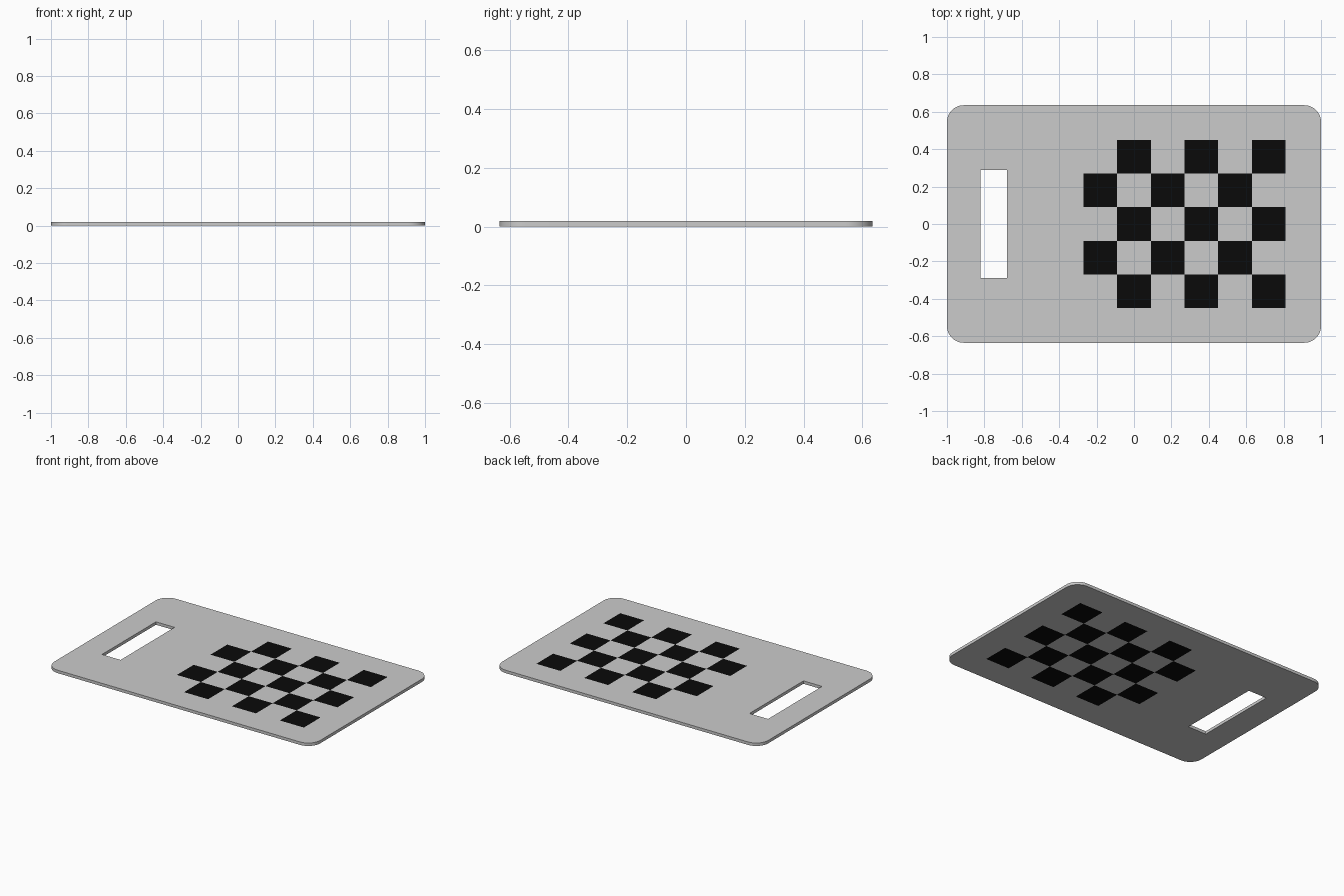
import bpy, bmesh, math

if "Cube" in bpy.data.objects:
    bpy.data.objects.remove(bpy.data.objects["Cube"])

HX, HY, T, R = 1.0, 0.635, 0.02, 0.09
CELL = 0.18
X0, Y0 = -0.27, -0.45            # lower left corner of the checker pattern
SLOT = (-0.82, -0.68, -0.29, 0.29)


def material(name, rgb):
    m = bpy.data.materials.new(name)
    m.diffuse_color = (*rgb, 1)
    m.use_nodes = True
    m.node_tree.nodes["Principled BSDF"].inputs["Base Color"].default_value = m.diffuse_color
    return m


# Rounded outline of the plate
bm = bmesh.new()
outline = []
for i, (sx, sy) in enumerate([(1, 1), (-1, 1), (-1, -1), (1, -1)]):
    for k in range(13):
        a = math.radians(90 * i + 7.5 * k)
        outline.append(bm.verts.new((sx * (HX - R) + R * math.cos(a),
                                     sy * (HY - R) + R * math.sin(a), 0)))
bm.faces.new(outline)

# Score the sheet along the pattern and slot lines
xs = [X0 + CELL * i for i in range(7)] + list(SLOT[:2])
ys = [Y0 + CELL * i for i in range(6)] + list(SLOT[2:])
for values, axis in ((xs, 0), (ys, 1)):
    for v in values:
        co, no = [0, 0, 0], [0, 0, 0]
        co[axis], no[axis] = v, 1
        bmesh.ops.bisect_plane(bm, geom=bm.verts[:] + bm.edges[:] + bm.faces[:],
                               plane_co=co, plane_no=no)


# Handle slot
def in_slot(f):
    c = f.calc_center_median()
    return SLOT[0] < c.x < SLOT[1] and SLOT[2] < c.y < SLOT[3]


bmesh.ops.delete(bm, geom=[f for f in bm.faces if in_slot(f)], context='FACES')

# Thickness
ext = bmesh.ops.extrude_face_region(bm, geom=bm.faces[:], use_keep_orig=True)
bmesh.ops.translate(bm, vec=(0, 0, T),
                    verts=[g for g in ext['geom'] if isinstance(g, bmesh.types.BMVert)])
bmesh.ops.recalc_face_normals(bm, faces=bm.faces[:])

# Checker colouring on both flat sides
for f in bm.faces:
    if abs(f.normal.z) > 0.5:
        lo = [min(v.co[k] for v in f.verts) for k in (0, 1)]
        hi = [max(v.co[k] for v in f.verts) for k in (0, 1)]
        i = math.floor(((lo[0] + hi[0]) / 2 - X0) / CELL)
        j = math.floor(((lo[1] + hi[1]) / 2 - Y0) / CELL)
        if 0 <= i < 6 and 0 <= j < 5 and (i + j) % 2 == 1:
            f.material_index = 1

me = bpy.data.meshes.new("checkered_plate")
bm.to_mesh(me)
bm.free()
me.materials.append(material("light grey", (0.6, 0.6, 0.6)))
me.materials.append(material("black", (0.003, 0.003, 0.003)))
plate = bpy.data.objects.new("checkered_plate", me)
bpy.context.collection.objects.link(plate)

# Smooth rounded corners, sharp rims
bpy.context.view_layer.objects.active = plate
plate.select_set(True)
bpy.ops.object.shade_smooth_by_angle(angle=math.radians(30))
